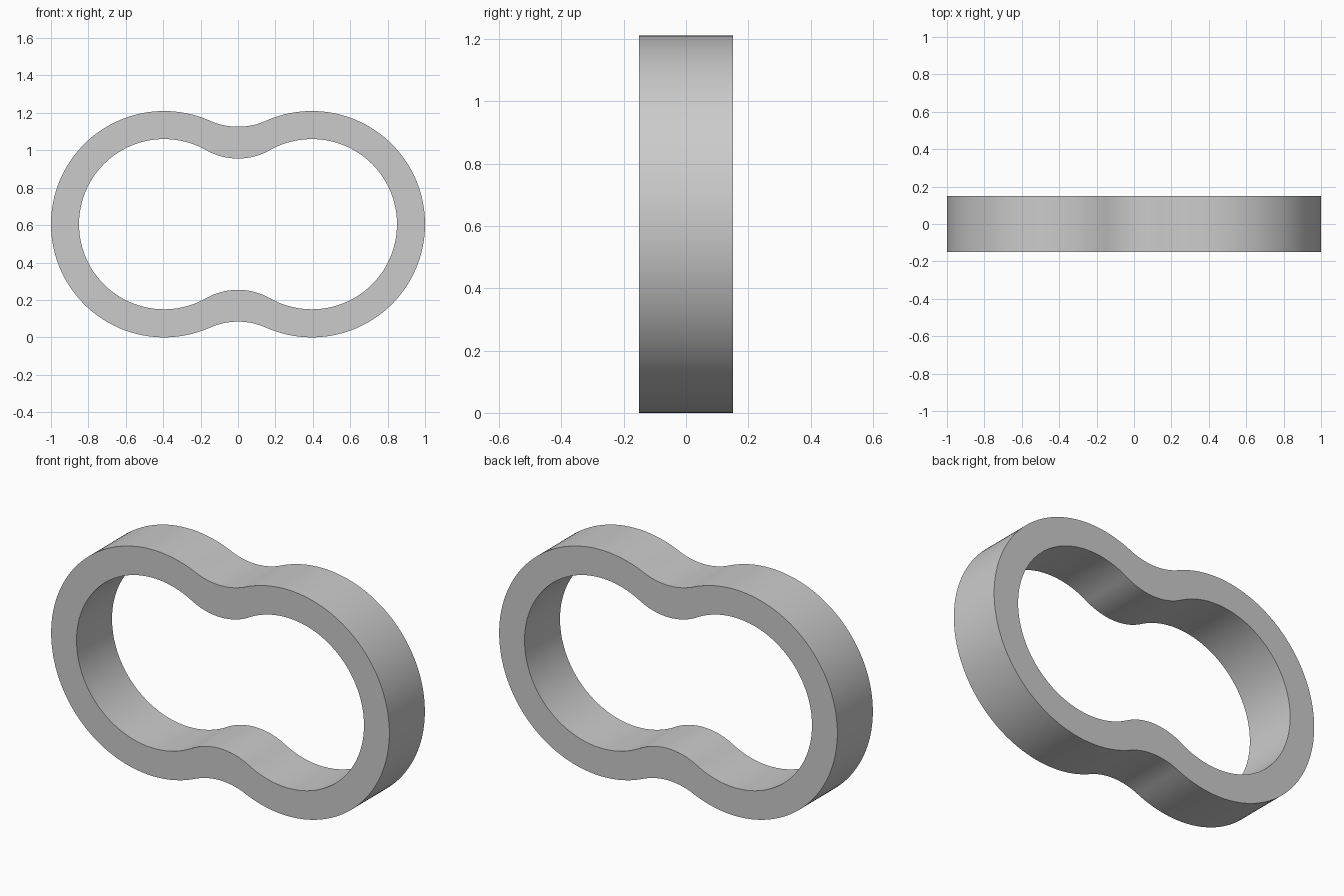
import bpy, bmesh, math

if "Cube" in bpy.data.objects:
    bpy.data.objects.remove(bpy.data.objects["Cube"])

CX, CZ, HALF_DEPTH = 0.395, 0.605, 0.15


def peanut(radius, waist):
    """Closed outline: two lobes blended by tangent concave arcs at the waist."""
    r = (CX**2 + waist**2 - radius**2) / (2 * (radius - waist))
    a = math.atan2(waist + r, -CX)          # lobe angle at the tangent point
    b = a - math.pi                         # same point seen from the fillet centre
    lobe = [(CX + radius * math.cos(t), radius * math.sin(t))
            for t in (-a + 2 * a * i / 96 for i in range(97))]
    end = -math.pi - b
    neck = [(r * math.cos(t), waist + r + r * math.sin(t))
            for t in (b + (end - b) * i / 24 for i in range(1, 24))]
    half = lobe + neck
    return half + [(-x, -z) for x, z in half]


outer = peanut(0.605, 0.521)
inner = peanut(0.455, 0.351)

# Ring: front and back bands plus outer and inner walls
bm = bmesh.new()
loops = [[bm.verts.new((x, y, z + CZ)) for x, z in pts]
         for pts, y in ((outer, -HALF_DEPTH), (outer, HALF_DEPTH),
                        (inner, HALF_DEPTH), (inner, -HALF_DEPTH))]
n = len(outer)
for k in range(4):
    p, q = loops[k], loops[(k + 1) % 4]
    for i in range(n):
        j = (i + 1) % n
        bm.faces.new((p[i], p[j], q[j], q[i]))
bmesh.ops.recalc_face_normals(bm, faces=bm.faces)

mesh = bpy.data.meshes.new("double_lobed_ring")
bm.to_mesh(mesh)
bm.free()
ring = bpy.data.objects.new("double_lobed_ring", mesh)
bpy.context.collection.objects.link(ring)
bpy.context.view_layer.objects.active = ring
ring.select_set(True)
bpy.ops.object.shade_smooth_by_angle(angle=math.radians(30))
